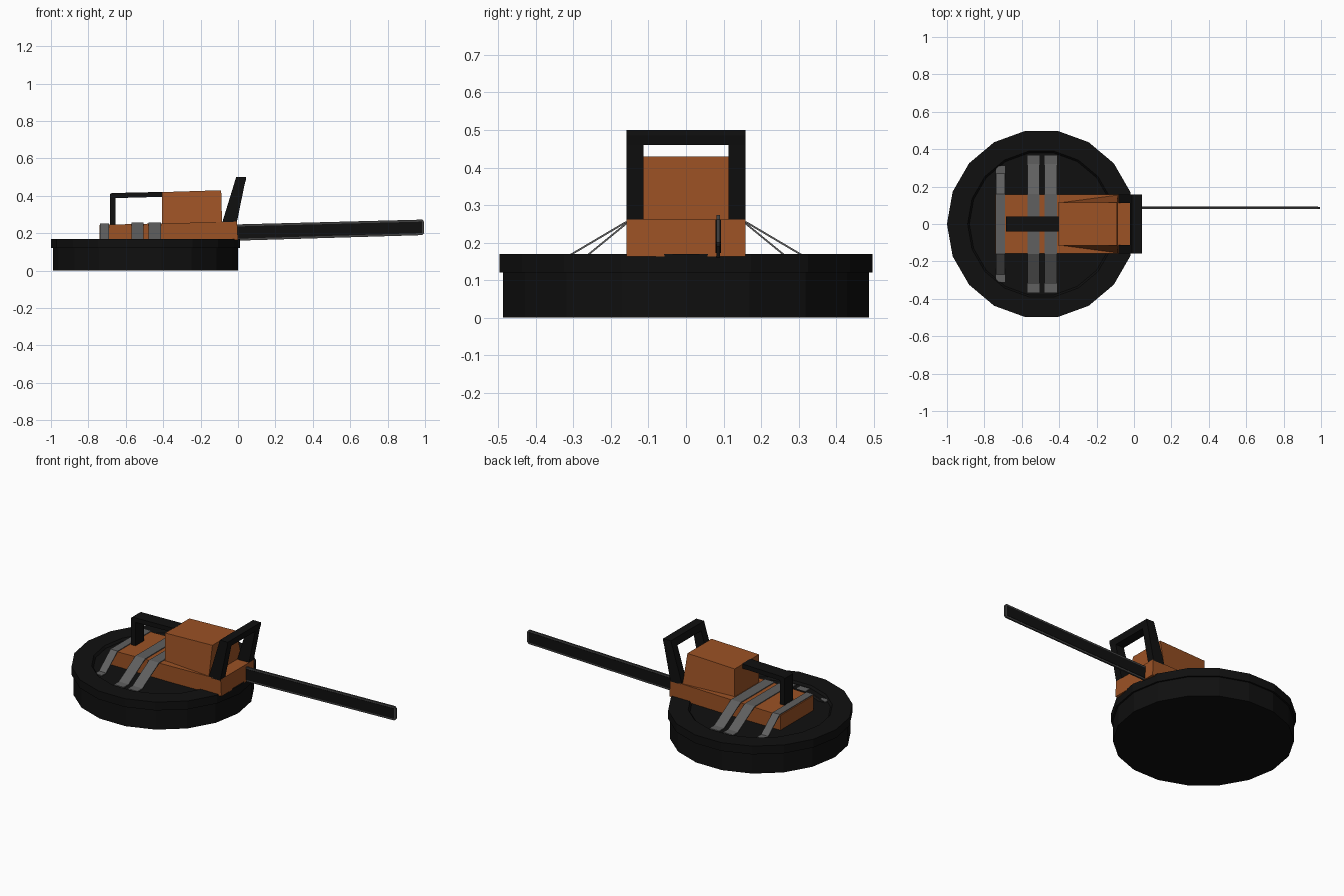
import bpy, bmesh
from math import cos, sin, tau

cube = bpy.data.objects.get("Cube")
if cube:
    bpy.data.objects.remove(cube)


def material(name, r, g, b):
    m = bpy.data.materials.new(name)
    m.use_nodes = True
    m.diffuse_color = (r, g, b, 1)
    m.node_tree.nodes["Principled BSDF"].inputs["Base Color"].default_value = (r, g, b, 1)
    return m


ORANGE = material("burnt orange", 0.33, 0.084, 0.018)
BLACK = material("matte black", 0.005, 0.005, 0.005)
STEEL = material("strap grey", 0.115, 0.115, 0.115)
CHAIN = material("chain grey", 0.05, 0.05, 0.05)


def finish(name, bm, mat):
    bmesh.ops.recalc_face_normals(bm, faces=bm.faces)
    mesh = bpy.data.meshes.new(name)
    bm.to_mesh(mesh)
    bm.free()
    mesh.materials.append(mat)
    obj = bpy.data.objects.new(name, mesh)
    bpy.context.collection.objects.link(obj)
    return obj


def prism(name, profile, y0, y1, mat):
    """Extrude an x-z outline from y0 to y1."""
    bm = bmesh.new()
    face = bm.faces.new([bm.verts.new((x, y0, z)) for x, z in profile])
    new = bmesh.ops.extrude_face_region(bm, geom=[face])["geom"]
    for v in new:
        if isinstance(v, bmesh.types.BMVert):
            v.co.y = y1
    return finish(name, bm, mat)


def lathe(name, profile, mat, cx=-0.495, sides=18):
    """Turn an r-z outline into a faceted disc with capped ends."""
    bm = bmesh.new()
    rings = [[bm.verts.new((cx + r * cos(tau * i / sides), r * sin(tau * i / sides), z))
              for i in range(sides)] for r, z in profile]
    for a, b in zip(rings, rings[1:]):
        for i in range(sides):
            j = (i + 1) % sides
            bm.faces.new((a[i], a[j], b[j], b[i]))
    bm.faces.new(rings[0])
    bm.faces.new(rings[-1])
    return finish(name, bm, mat)


def strap(name, x0, x1, path):
    """Thin band across the body following a mirrored y-z path."""
    full = [(-y, z) for y, z in reversed(path)] + path
    bm = bmesh.new()
    rows = [[bm.verts.new((x, y, z)) for x in (x0, x1)] for y, z in full]
    for a, b in zip(rows, rows[1:]):
        bm.faces.new((a[0], a[1], b[1], b[0]))
    obj = finish(name, bm, STEEL)
    mod = obj.modifiers.new("thickness", "SOLIDIFY")
    mod.thickness = 0.005
    mod.offset = 0


# Round drum and its overhanging lid with a shallow recess
lathe("drum", [(0.495, 0), (0.495, 0.125)], BLACK)
lathe("lid", [(0.48, 0.12), (0.505, 0.12), (0.505, 0.17), (0.395, 0.17),
              (0.385, 0.157)], BLACK)

# Body base, sloping gently upward
prism("body_base", [(-0.74, 0.15), (-0.74, 0.245), (-0.005, 0.262), (0, 0.163)],
      -0.158, 0.158, ORANGE)

# Engine housing, flared at the bottom of the bar end
housing = prism("engine_housing", [(-0.405, 0.24), (-0.405, 0.42), (-0.09, 0.43), (-0.085, 0.25)],
                -0.115, 0.115, ORANGE)
for v in housing.data.vertices:
    if v.co.x > -0.1 and v.co.z < 0.3:
        v.co.y *= 0.157 / 0.115

# Rear handle
prism("rear_handle", [(-0.685, 0.24), (-0.685, 0.408), (-0.675, 0.415), (-0.4, 0.421),
                      (-0.4, 0.395), (-0.655, 0.388), (-0.655, 0.24)], -0.04, 0.04, BLACK)

# Leaning front guard
for side, label in ((-1, "right"), (1, "left")):
    prism(f"front_guard_leg_{label}", [(-0.085, 0.255), (-0.022, 0.46), (0.035, 0.46), (-0.007, 0.255)],
          side * 0.113, side * 0.158, BLACK)
prism("front_guard_bar", [(-0.022, 0.46), (-0.01, 0.5), (0.042, 0.5), (0.042, 0.485), (0.035, 0.46)],
      -0.158, 0.158, BLACK)

# Straps holding the body down on the lid
strap("rear_strap", -0.737, -0.69, [(0.16, 0.25), (0.27, 0.16), (0.31, 0.16)])
for name, x in (("middle_strap", -0.57), ("front_strap", -0.478)):
    strap(name, x, x + 0.065, [(0.161, 0.254), (0.32, 0.16), (0.367, 0.16)])

# Cutting chain around the guide bar
prism("chain", [(-0.02, 0.16), (0.985, 0.19), (0.995, 0.2), (0.995, 0.262), (0.985, 0.273),
                (-0.02, 0.247)], 0.081, 0.091, CHAIN)
prism("guide_bar", [(-0.02, 0.171), (0.983, 0.201), (0.983, 0.262), (-0.02, 0.236)],
      0.079, 0.093, BLACK)
